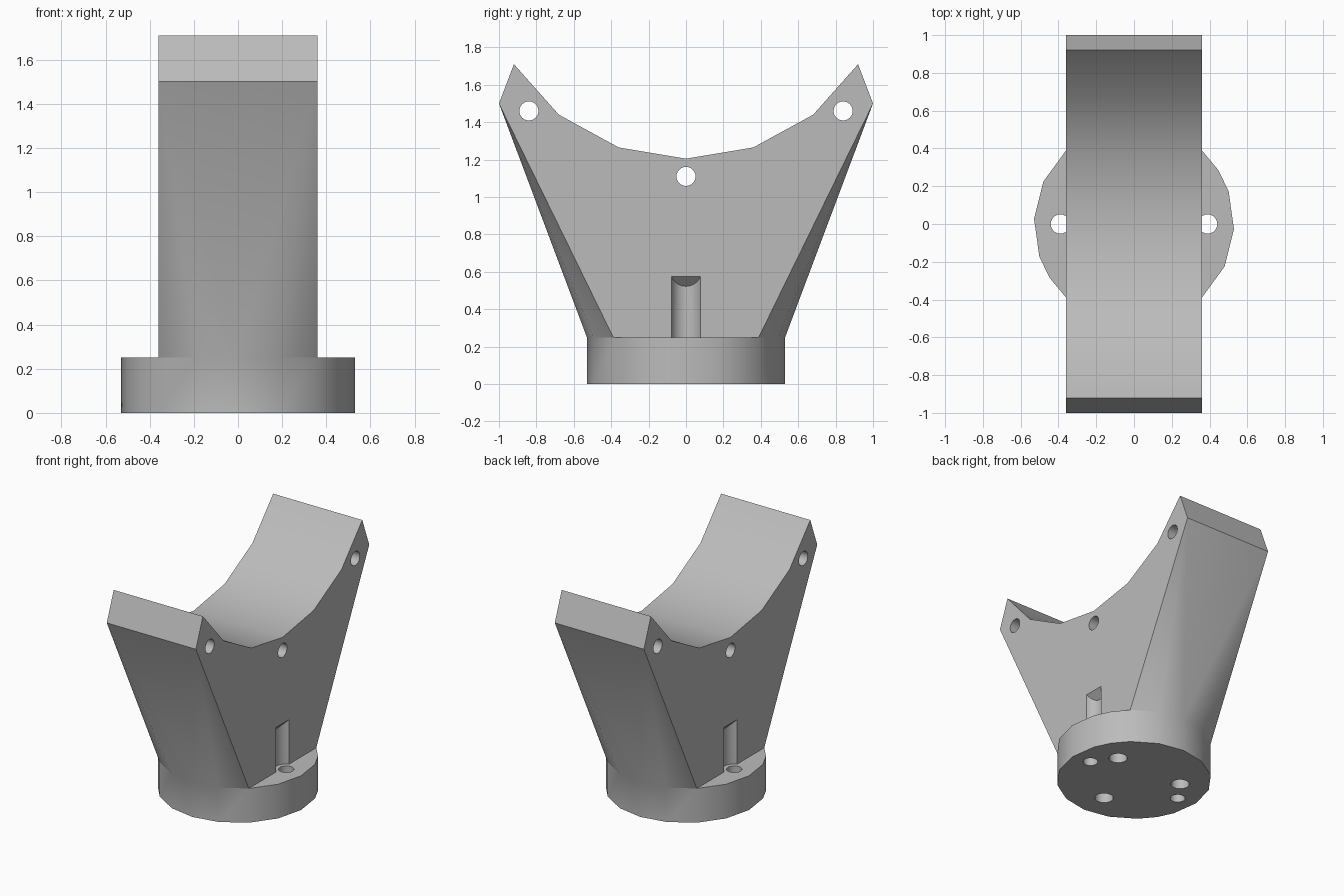
import bpy, bmesh
from math import radians, sin, cos, pi
from mathutils import Matrix, Vector

if "Cube" in bpy.data.objects:
    bpy.data.objects.remove(bpy.data.objects["Cube"])

grey = bpy.data.materials.new("plain grey")
grey.use_nodes = True
grey.diffuse_color = (0.5, 0.5, 0.5, 1)
grey.node_tree.nodes["Principled BSDF"].inputs["Base Color"].default_value = (0.5, 0.5, 0.5, 1)

HALF_W, RADIUS, BASE_H = 0.36, 0.53, 0.25


def make(name, bm):
    bmesh.ops.recalc_face_normals(bm, faces=bm.faces)
    mesh = bpy.data.meshes.new(name)
    bm.to_mesh(mesh)
    bm.free()
    obj = bpy.data.objects.new(name, mesh)
    bpy.context.collection.objects.link(obj)
    mesh.materials.append(grey)
    return obj


def hull(name, points):
    bm = bmesh.new()
    for p in points:
        bm.verts.new(p)
    bmesh.ops.convex_hull(bm, input=bm.verts)
    bmesh.ops.dissolve_limit(bm, angle_limit=radians(0.5), verts=bm.verts, edges=bm.edges)
    return make(name, bm)


def prism(name, points, direction):
    bm = bmesh.new()
    face = bm.faces.new([bm.verts.new(p) for p in points])
    ext = bmesh.ops.extrude_face_region(bm, geom=[face], use_keep_orig=True)
    bmesh.ops.translate(bm, vec=direction,
                        verts=[g for g in ext["geom"] if isinstance(g, bmesh.types.BMVert)])
    return make(name, bm)


def rod(name, radius, start, direction):
    turn = Vector((0, 0, 1)).rotation_difference(Vector(direction)).to_matrix()
    ring = [Vector((radius * cos(2 * pi * i / 24), radius * sin(2 * pi * i / 24), 0)) for i in range(24)]
    return prism(name, [turn @ p + Vector(start) for p in ring], direction)


def combine(target, tool, operation):
    mod = target.modifiers.new(tool.name, 'BOOLEAN')
    mod.operation, mod.object, mod.solver = operation, tool, 'EXACT'
    with bpy.context.temp_override(object=target, active_object=target):
        bpy.ops.object.modifier_apply(modifier=mod.name)
    bpy.data.objects.remove(tool)


# Round base, half outline repeated by a half turn
half = [-47.2, -25, -3, 19, 32.5, 47.2, 69, 90, 111]
ring = [(RADIUS * cos(radians(a + t)), RADIUS * sin(radians(a + t)), 0) for t in (0, 180) for a in half]
holder = prism("saddle_holder", ring, (0, 0, BASE_H))

# Body flaring from the base arcs to two straight ends
arc = [(x, y, BASE_H) for x, y, z in ring if abs(x) < HALF_W + 0.02]
arc = [(max(-HALF_W, min(HALF_W, x)), y, z) for x, y, z in arc]
tips = [(sx * HALF_W, sy * y, z) for sx in (-1, 1) for sy in (-1, 1) for y, z in ((1, 1.5), (0.92, 1.71))]
combine(holder, hull("flared_body", arc + tips), 'UNION')

# Faceted saddle hollow
side = [(0.36, 1.265), (0.68, 1.44), (0.92, 1.71), (1.0, 1.8)]
hollow = [(-y, z) for y, z in reversed(side)] + [(0, 1.205)] + side
combine(holder, prism("hollow_cutter", [(-0.6, y, z) for y, z in hollow], (1.2, 0, 0)), 'DIFFERENCE')

# Cross holes through the upper part
for y, z in ((-0.84, 1.46), (0, 1.11), (0.84, 1.46)):
    combine(holder, rod("cross_hole_cutter", 0.051, (-0.6, y, z), (1.2, 0, 0)), 'DIFFERENCE')

# Ledge screw holes with slant-topped grooves above
for s in (-1, 1):
    groove = rod("groove_cutter", 0.083, (s * 0.39, 0, BASE_H), (0, 0, 0.3))
    for v in groove.data.vertices:
        if v.co.z > 0.4:
            v.co.z = 0.575 + abs(v.co.x) - HALF_W
    combine(holder, groove, 'DIFFERENCE')
    combine(holder, rod("screw_hole_cutter", 0.051, (s * 0.39, 0, -0.1), (0, 0, 0.4)), 'DIFFERENCE')

# Blind mounting holes underneath
for a in (-90, 30, 150):
    start = (0.32 * cos(radians(a)), 0.32 * sin(radians(a)), -0.1)
    combine(holder, rod("mount_hole_cutter", 0.063, start, (0, 0, 0.35)), 'DIFFERENCE')

bpy.ops.object.select_all(action='DESELECT')
holder.select_set(True)
bpy.context.view_layer.objects.active = holder
bpy.ops.object.shade_smooth_by_angle(angle=radians(30))
